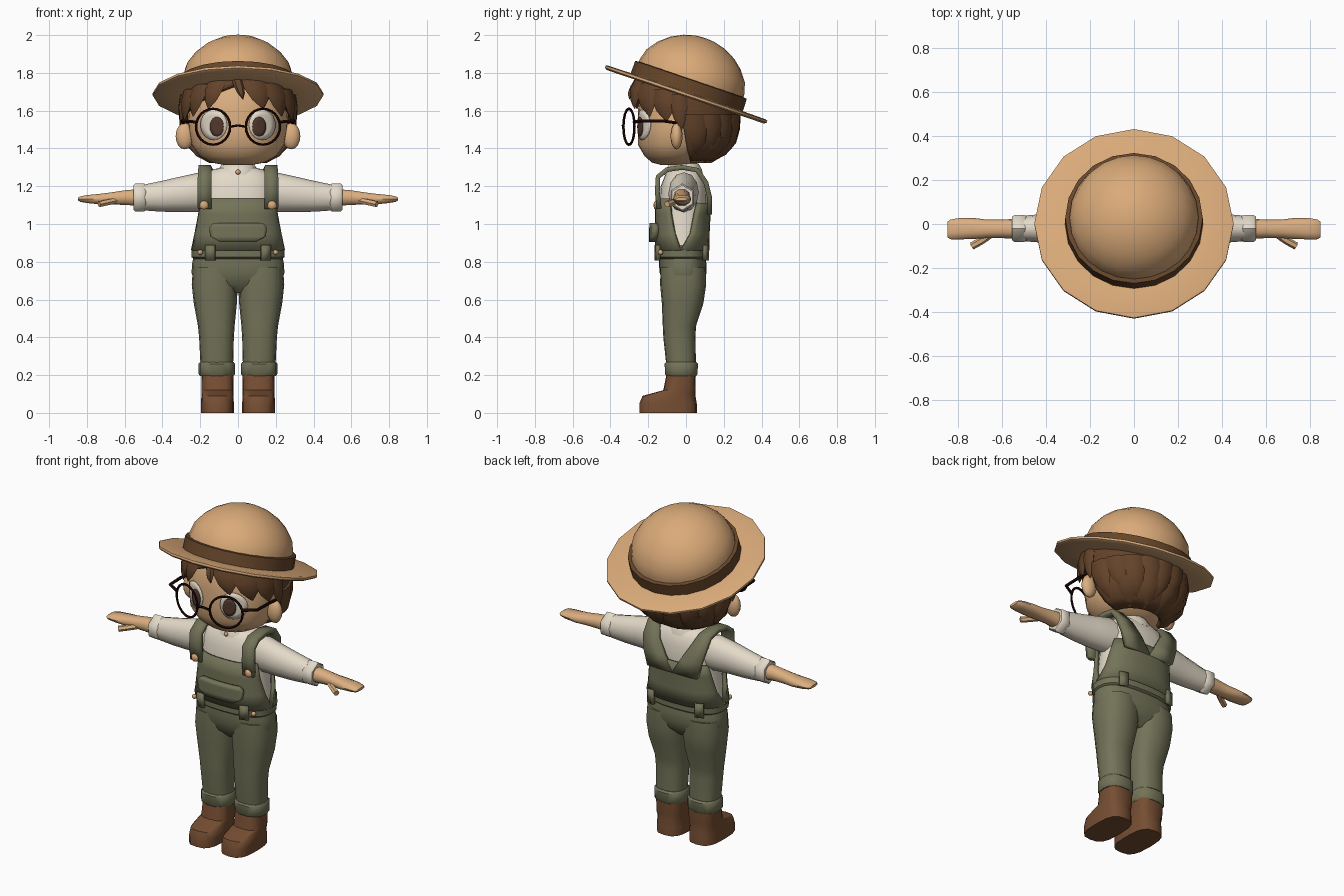
import bpy, bmesh, math
from math import sin, cos, pi, radians
from mathutils import Vector, Matrix

if "Cube" in bpy.data.objects:
    bpy.data.objects.remove(bpy.data.objects["Cube"])


def mat(name, r, g, b):
    m = bpy.data.materials.new(name)
    m.diffuse_color = tuple(c ** 2.2 for c in (r, g, b)) + (1,)
    m.use_nodes = True
    m.node_tree.nodes["Principled BSDF"].inputs["Base Color"].default_value = m.diffuse_color
    return m


SKIN = mat("skin", .86, .68, .50)
STRAW = mat("straw", .85, .66, .47)
BAND = mat("hat_band_brown", .40, .28, .18)
HAIR = mat("hair_brown", .39, .27, .18)
SHIRT = mat("cream_cloth", .89, .85, .78)
OLIVE = mat("olive_cloth", .45, .45, .35)
BOOT = mat("boot_leather", .46, .31, .21)
FRAME = mat("dark_frame", .15, .07, .06)
WHITE = mat("eye_white", .88, .84, .77)
IRIS = mat("iris_brown", .32, .23, .19)


def bridge(bm, loops, cap=True):
    """Skin a list of equal point loops."""
    vs = [[bm.verts.new(p) for p in lp] for lp in loops]
    n = len(vs[0])
    for a, b in zip(vs, vs[1:]):
        for i in range(n):
            bm.faces.new((a[i], a[(i + 1) % n], b[(i + 1) % n], b[i]))
    if cap:
        bm.faces.new(vs[0])
        bm.faces.new(vs[-1])


def finish(name, bm, m, mirror=False, thick=0, angle=45):
    bmesh.ops.recalc_face_normals(bm, faces=bm.faces[:])
    me = bpy.data.meshes.new(name)
    bm.to_mesh(me)
    bm.free()
    me.materials.append(m)
    me.shade_smooth()
    me.set_sharp_from_angle(angle=radians(angle))
    ob = bpy.data.objects.new(name, me)
    bpy.context.collection.objects.link(ob)
    if thick:
        s = ob.modifiers.new("thickness", 'SOLIDIFY')
        s.thickness, s.offset = thick, 0
    if mirror:
        ob.modifiers.new("mirror", 'MIRROR')
    return ob


def spow(v, e):
    return math.copysign(abs(v) ** (2 / e), v)


def loft(name, rings, m, n=16, e=2.0, axis='Z', mirror=False, phase=0, mtx=None, angle=45):
    """Rings are (x, y, z, half size one, half size two) along an axis."""
    bm, loops = bmesh.new(), []
    for x, y, z, r, s in rings:
        lp = []
        for i in range(n):
            a = phase + 2 * pi * i / n
            u, v = r * spow(cos(a), e), s * spow(sin(a), e)
            lp.append(Vector((x + u, y + v, z) if axis == 'Z' else (x, y + u, z + v)))
        loops.append(lp)
    bridge(bm, loops)
    if mtx:
        bm.transform(mtx)
    return finish(name, bm, m, mirror, angle=angle)


def at(rings, z):
    """Interpolated ring at a height."""
    for p, q in zip(rings, rings[1:]):
        if z <= q[2]:
            t = max(0, (z - p[2]) / (q[2] - p[2]))
            return [a + (b - a) * t for a, b in zip(p, q)]
    return rings[-1]


def on(rings, a, z, off=0, e=2.0):
    x, y, _, r, s = at(rings, z)
    return Vector((x + (r + off) * spow(cos(a), e), y + (s + off) * spow(sin(a), e), z))


def patch(name, rings, rows, mid, off, thick, m, e=2.0, cols=14):
    """Curved panel that follows a lofted body; rows are (z, half angle)."""
    bm = bmesh.new()
    g = [[bm.verts.new(on(rings, radians(mid + h * (2 * j / cols - 1)), z, off, e))
          for j in range(cols + 1)] for z, h in rows]
    for p, q in zip(g, g[1:]):
        for j in range(cols):
            bm.faces.new((p[j], p[j + 1], q[j + 1], q[j]))
    return finish(name, bm, m, thick=thick)


def ball(name, c, r, m, mirror=False, seg=12):
    bm = bmesh.new()
    bmesh.ops.create_uvsphere(bm, u_segments=seg, v_segments=8, radius=1)
    bm.transform(Matrix.Translation(c) @ Matrix.Diagonal((*r, 1)))
    return finish(name, bm, m, mirror)


def tube(name, pts, r, m, mirror=False, closed=False):
    cu = bpy.data.curves.new(name, 'CURVE')
    cu.dimensions, cu.bevel_depth, cu.bevel_resolution = '3D', r, 1
    cu.use_fill_caps = True
    sp = cu.splines.new('POLY')
    sp.points.add(len(pts) - 1)
    for p, q in zip(sp.points, pts):
        p.co = (*q, 1)
    sp.use_cyclic_u = closed
    tmp = bpy.data.objects.new(name + "_path", cu)
    bm = bmesh.new()
    me = tmp.to_mesh()
    bm.from_mesh(me)
    bpy.data.objects.remove(tmp)
    return finish(name, bm, m, mirror)


# Boots, trouser legs, cuffs and hips
loft("boots", [(.109, -.095, 0, .087, .152), (.109, -.095, .05, .087, .152),
               (.109, -.09, .09, .085, .14), (.109, -.035, .12, .084, .085),
               (.109, -.025, .21, .085, .077)], BOOT, 16, 3, mirror=True)
loft("trouser_legs", [(.112, -.025, .24, .086, .078), (.114, -.035, .4, .092, .085),
                      (.115, -.035, .46, .097, .088), (.12, -.018, .58, .114, .11),
                      (.123, -.015, .68, .122, .122), (.12, -.015, .77, .118, .12)],
     OLIVE, 16, 2.4, mirror=True)
loft("trouser_cuffs", [(.112, -.025, .195, .088, .08), (.112, -.025, .205, .096, .088),
                       (.112, -.025, .26, .096, .09), (.112, -.025, .27, .088, .08)],
     OLIVE, 14, 2.4, mirror=True)
loft("hips", [(0, -.015, .635, .13, .06), (0, -.015, .68, .225, .105), (0, -.015, .74, .246, .124),
              (0, -.018, .79, .243, .126), (0, -.02, .84, .232, .122)], OLIVE, 24, 2.5)

# Shirt body and overall panels
TORSO = [(0, -.02, .84, .23, .122), (0, -.02, .95, .212, .122), (0, -.015, 1.1, .198, .125),
         (0, -.012, 1.2, .195, .122), (0, -.01, 1.26, .18, .1), (0, -.01, 1.29, .13, .08),
         (0, -.01, 1.3, .08, .07)]
loft("shirt_body", TORSO, SHIRT, 24, 2.5)
patch("front_bib", TORSO, [(.86, 89), (.95, 78), (1.05, 68), (1.135, 63)], -90, .012, .022, OLIVE, 2.5)
patch("back_panel", TORSO, [(.86, 92), (.95, 76), (1.05, 68), (1.11, 62)], 90, .012, .022, OLIVE, 2.5)
patch("bib_pocket", TORSO, [(.905, 16), (.935, 30), (.985, 32), (1.005, 26)], -90, .035, .036, OLIVE, 2.5)
loft("belt", [(0, -.02, .815, .235, .126), (0, -.02, .825, .246, .137),
              (0, -.02, .875, .246, .137), (0, -.02, .885, .23, .126)], OLIVE, 24, 2.5)
BELT = [(0, -.02, .8, .246, .137), (0, -.02, .9, .246, .137)]
for label, ang in (("front_right", -60), ("front_left", -120), ("back_right", 55), ("back_left", 125)):
    patch("belt_loop_" + label, BELT, [(.808, 7), (.89, 7)], ang, .01, .018, OLIVE, 2.5, 2)

# Shoulder straps, given as inner x, outer x, y, z
bm = bmesh.new()
rows = [(.14, .213, -.142, 1.08), (.14, .214, -.152, 1.17), (.14, .213, -.148, 1.25),
        (.14, .21, -.1, 1.288), (.145, .208, -.02, 1.3), (.135, .21, .06, 1.285),
        (.105, .208, .105, 1.22), (.055, .19, .125, 1.14), (0, .165, .125, 1.05)]
vs = [(bm.verts.new((a, y, z)), bm.verts.new((b, y, z))) for a, b, y, z in rows]
for p, q in zip(vs, vs[1:]):
    bm.faces.new((p[0], p[1], q[1], q[0]))
finish("shoulder_straps", bm, OLIVE, True, .026)
ball("strap_buttons", (.18, -.16, 1.1), (.023, .012, .023), STRAW, True, 8)
ball("belt_buttons", (.2, -.135, .85), (.014, .014, .014), STRAW, True, 8)

# Sleeves, cuffs, arms and thumbs
loft("sleeves", [(.12, -.01, 1.165, .075, .1), (.2, -.012, 1.168, .08, .106), (.3, -.02, 1.158, .074, .094),
                 (.4, -.02, 1.147, .066, .082), (.5, -.02, 1.14, .058, .068)], SHIRT, 12, axis='X', mirror=True)
loft("sleeve_cuffs", [(.488, -.02, 1.14, .062, .066), (.497, -.02, 1.14, .07, .075),
                      (.543, -.02, 1.14, .07, .075), (.552, -.02, 1.14, .062, .066)],
     SHIRT, 6, axis='X', mirror=True, phase=pi / 2)
loft("arms_and_hands", [(.52, -.022, 1.14, .046, .047), (.6, -.022, 1.14, .042, .04),
                        (.67, -.022, 1.135, .042, .034), (.73, -.02, 1.132, .048, .029),
                        (.8, -.022, 1.132, .048, .022), (.835, -.025, 1.132, .044, .015),
                        (.846, -.025, 1.132, .034, .008)], SKIN, 10, 2.4, 'X', True)
tube("thumbs", [(.64, -.04, 1.125), (.69, -.075, 1.115), (.735, -.1, 1.105)], .017, SKIN, True)

# Neck and collar
loft("neck", [(0, -.01, 1.24, .07, .065), (0, -.01, 1.36, .07, .065)], SKIN, 12)
loft("collar", [(0, -.012, 1.26, .115, .105), (0, -.012, 1.29, .103, .098),
                (0, -.01, 1.32, .082, .078), (0, -.01, 1.322, .072, .068)], SHIRT, 14)
ball("collar_button", (0, -.115, 1.275), (.013, .01, .013), STRAW, seg=8)

# Head and ears
HEAD = [(0, -.06, 1.312, .07, .07), (0, -.06, 1.325, .14, .12), (0, -.055, 1.36, .205, .165),
        (0, -.045, 1.42, .246, .21), (0, -.03, 1.5, .262, .225), (0, -.02, 1.6, .266, .235),
        (0, 0, 1.7, .25, .24), (0, .02, 1.8, .2, .2), (0, .02, 1.88, .1, .1)]
loft("head", HEAD, SKIN, 28, 2.1)
ball("ears", (.282, -.05, 1.465), (.048, .032, .07), SKIN, True)


# Eyes as thin plates following the face
def eye(name, cx, cz, rx, rz, off, m):
    bm, n = bmesh.new(), 20

    def face_pt(x, z):
        _, y, _, r, s = at(HEAD, z)
        return bm.verts.new((x, y - s * (1 - (x / r) ** 2.1) ** (1 / 2.1) - off, z))
    loops = [[face_pt(cx + k * rx * cos(2 * pi * i / n), cz + k * rz * sin(2 * pi * i / n))
              for i in range(n)] for k in (.3, .65, 1)]
    bm.faces.new(loops[0])
    for a, b in zip(loops, loops[1:]):
        for i in range(n):
            bm.faces.new((a[i], b[i], b[(i + 1) % n], a[(i + 1) % n]))
    finish(name, bm, m, True, .005)


eye("eye_whites", .128, 1.525, .07, .08, .004, WHITE)
eye("irises", .112, 1.515, .036, .052, .009, IRIS)

# Round glasses
yaw = radians(18)
tube("glasses_rims", [(.132 + .095 * cos(t) * cos(yaw), -.302 + .095 * cos(t) * sin(yaw), 1.515 + .095 * sin(t))
                      for t in (2 * pi * i / 24 for i in range(24))], .007, FRAME, True, True)
tube("glasses_bridge", [(-.042, -.33, 1.515), (0, -.335, 1.522), (.042, -.33, 1.515)], .007, FRAME)
tube("glasses_temples", [(.218, -.275, 1.54), (.292, -.235, 1.545), (.296, -.12, 1.545), (.285, -.01, 1.53)],
     .009, FRAME, True)

# Hair cap and pointed locks
CAP = [(0, .0, 1.33, .14, .12), (0, .0, 1.37, .215, .19), (0, .0, 1.43, .262, .235),
       (0, -.005, 1.52, .28, .262), (0, -.01, 1.62, .283, .272), (0, -.01, 1.7, .275, .268),
       (0, 0, 1.78, .235, .235), (0, .01, 1.88, .12, .12)]
patch("hair_cap", CAP, [(1.335, 80), (1.37, 86), (1.43, 90), (1.52, 92), (1.58, 100), (1.64, 130),
                        (1.7, 158), (1.74, 180), (1.8, 180), (1.88, 180)], 90, 0, .025, HAIR, cols=28)
bm = bmesh.new()


def lock(deg, z0, z1, w, lean=0):
    loops = []
    for t in (0, .35, .7, .9, 1):
        a = radians(deg + lean * t)
        c = on(CAP, a, z0 + (z1 - z0) * t, .008 + .012 * t)
        k = max(.06, 1 - t ** 3)
        loops.append([c + Vector((-sin(a), cos(a), 0)) * w * k * cos(j * pi / 3)
                      + Vector((cos(a), sin(a), 0)) * .024 * k * sin(j * pi / 3) for j in range(6)])
    bridge(bm, loops)


for deg, tip, w, lean in ((-136, 1.57, .065, -6), (-115, 1.61, .055, -6), (-91, 1.66, .03, 6),
                          (-72, 1.61, .07, 8), (-48, 1.57, .075, 8), (-24, 1.545, .07, 4),
                          (-156, 1.545, .07, -4), (-7, 1.5, .05, 3), (-173, 1.5, .05, -3)):
    lock(deg, 1.675 - .095 * sin(radians(deg)), tip, w, lean)
for i in range(9):
    lock(10 + 20 * i, 1.58, 1.41 if i % 2 else 1.365, .065, 6 if i < 4 else -6)
for i in range(4):
    lock(45 + 30 * i, 1.46, 1.325, .06)
finish("hair_locks", bm, HAIR, angle=40)

# Straw hat, tilted back
tilt = Matrix.Translation((0, 0, 1.685)) @ Matrix.Rotation(-radians(18.8), 4, 'X')


def turned(name, prof, m, n, angle=45):
    loft(name, [(0, 0, h, r, r) for r, h in prof], m, n, mtx=tilt, angle=angle)


turned("hat_brim", [(.29, -.012), (.44, -.012), (.452, -.004), (.452, .008), (.44, .012), (.3, .014)], STRAW, 16)
turned("hat_band", [(.314, .0), (.312, .082), (.29, .086)], BAND, 20)
turned("hat_crown", [(.295, 0), (.292, .1), (.275, .16), (.232, .218), (.18, .262),
                     (.115, .296), (.055, .312), (.01, .316)], STRAW, 24)
